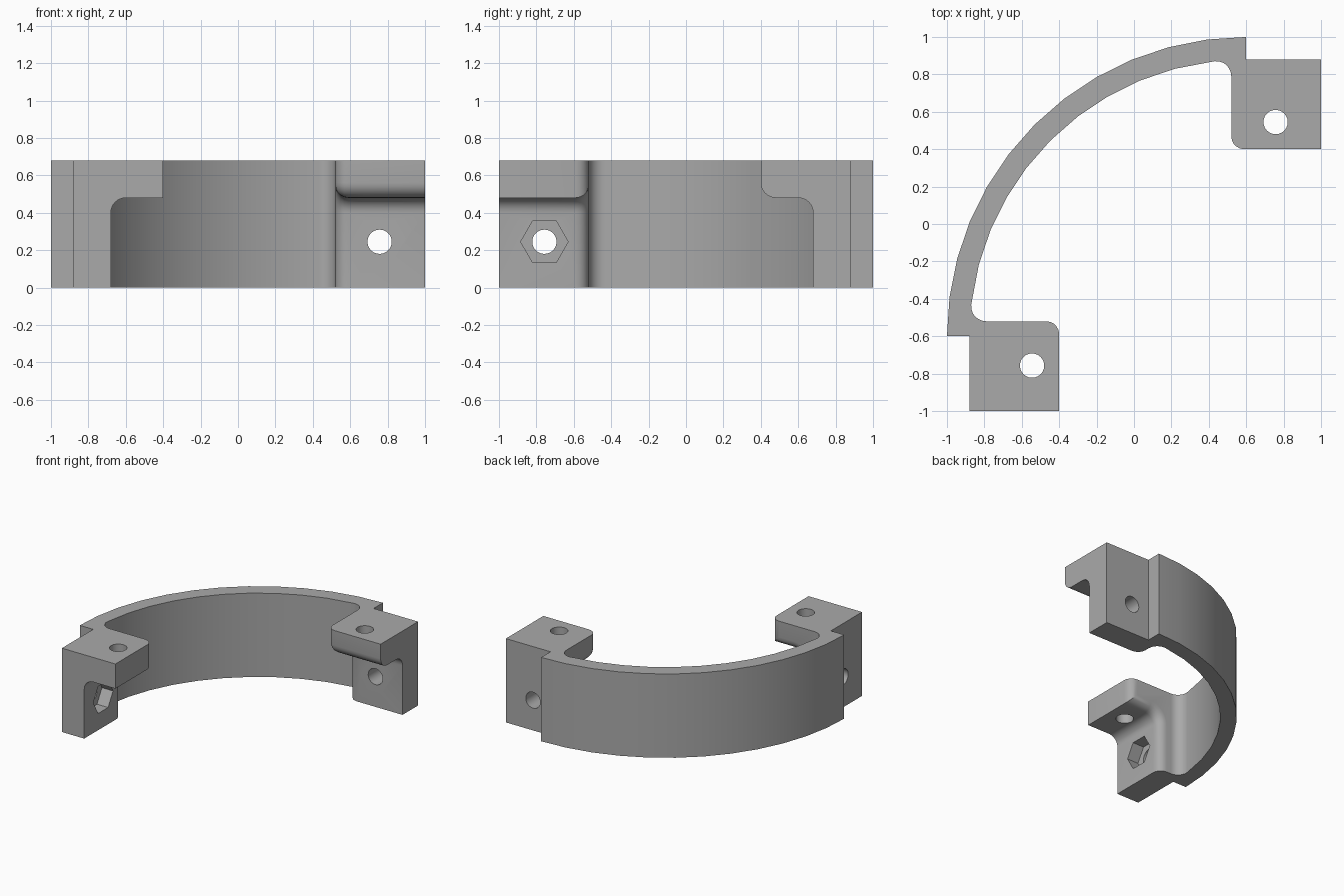
import bpy, bmesh
from math import sin, cos, pi, radians, atan2, sqrt
from mathutils import Matrix, Vector

if "Cube" in bpy.data.objects:
    bpy.data.objects.remove(bpy.data.objects["Cube"])

HEIGHT = 0.68
SWAP = Matrix(((0, -1, 0, 0), (-1, 0, 0, 0), (0, 0, 1, 0), (0, 0, 0, 1)))

grey = bpy.data.materials.new("mid_grey")
grey.use_nodes = True
grey.diffuse_color = (0.4, 0.4, 0.4, 1)
grey.node_tree.nodes["Principled BSDF"].inputs["Base Color"].default_value = (0.4, 0.4, 0.4, 1)


def arc(cx, cy, r, a0, a1, n):
    return [(cx + r * cos(radians(a0 + (a1 - a0) * i / n)),
             cy + r * sin(radians(a0 + (a1 - a0) * i / n))) for i in range(n + 1)]


def prism(points, direction):
    """Extrude a closed loop of 3D points along a direction."""
    bm = bmesh.new()
    face = bm.faces.new([bm.verts.new(p) for p in points])
    new = bmesh.ops.extrude_face_region(bm, geom=[face])["geom"]
    bmesh.ops.translate(bm, vec=direction, verts=[v for v in new if isinstance(v, bmesh.types.BMVert)])
    bmesh.ops.recalc_face_normals(bm, faces=bm.faces)
    return bm


def to_object(bm, name):
    bmesh.ops.recalc_face_normals(bm, faces=bm.faces)
    mesh = bpy.data.meshes.new(name)
    bm.to_mesh(mesh)
    bm.free()
    mesh.materials.append(grey)
    obj = bpy.data.objects.new(name, mesh)
    bpy.context.scene.collection.objects.link(obj)
    return obj


def combine(target, tool, operation):
    mod = target.modifiers.new(operation.lower(), 'BOOLEAN')
    mod.operation, mod.solver, mod.object = operation, 'EXACT', tool
    bpy.context.view_layer.objects.active = target
    bpy.ops.object.modifier_apply(modifier=mod.name)
    bpy.data.objects.remove(tool)


def bore(target, centre, axis, radius, length, sides, turn=0.0):
    """Cut a round or six-sided bore centred on a point."""
    bm = bmesh.new()
    bmesh.ops.create_cone(bm, cap_ends=True, segments=sides, radius1=radius, radius2=radius, depth=length)
    bm.transform(Matrix.Rotation(turn, 4, 'Z'))
    tilt = Vector((0, 0, 1)).rotation_difference(Vector(axis)).to_matrix().to_4x4()
    bm.transform(Matrix.Translation(centre) @ tilt)
    combine(target, to_object(bm, "bore_cutter"), 'DIFFERENCE')


def make_lug(name, rounded_lip):
    # Side profile (y, z): top plate, inner fillet, vertical flange
    lip = arc(0.48, 0.56, 0.08, 180, 270, 6) if rounded_lip else [(0.40, 0.48)]
    inner = [(0.40, HEIGHT)] + lip + arc(0.60, 0.40, 0.08, 90, 0, 6) + [(0.68, 0)]
    profile = inner + [(0.88, 0), (0.88, HEIGHT)]
    bm = prism([(0.52, y, z) for y, z in profile], (0.48, 0, 0))
    # Round the inner contour on the side facing the arc
    contour = []
    for e in bm.edges:
        a, b = (v.co for v in e.verts)
        on_side = max(a.x, b.x) < 0.53
        back = min(a.y, b.y) > 0.87
        flat_end = abs(a.z - b.z) < 1e-4 and (a.z < 0.01 or a.z > HEIGHT - 0.01)
        if on_side and not back and not flat_end:
            contour.append(e)
    bmesh.ops.bevel(bm, geom=contour, offset=0.07, offset_type='OFFSET', segments=5,
                    profile=0.5, affect='EDGES', clamp_overlap=False)
    return to_object(bm, name)


# Curved band with fillets into the lugs
fy = -0.6 + sqrt(1.40 ** 2 - 0.16 ** 2)
meet = 90 + (atan2(0.16, fy + 0.6) * 180 / pi)
half_fillet = arc(0.44, fy, 0.08, 0, meet, 6)
outer = arc(0.6, -0.6, 1.6, 90, 180, 12)
inside = arc(0.6, -0.6, 1.48, 105, 165, 8)
start = [(0.6, fy)] + half_fillet
finish = [(-y, -x) for x, y in reversed(start)]
outline = start + inside + finish + list(reversed(outer))
band = to_object(prism([(x, y, 0) for x, y in outline], (0, 0, HEIGHT)), "clamp_bracket")

# Lugs: the second one is mirrored across the diagonal
lug_a = make_lug("lug_a", True)
lug_b = make_lug("lug_b", False)
lug_b.data.transform(SWAP)
lug_b.data.flip_normals()
for lug in (lug_a, lug_b):
    combine(band, lug, 'UNION')

# Screw holes and nut pockets in each lug
for mirrored in (False, True):
    def place(x, y, z):
        return SWAP @ Vector((x, y, z)) if mirrored else Vector((x, y, z))
    axis = place(0, 1, 0)
    bore(band, place(0.757, 0.78, 0.245), axis, 0.065, 0.5, 24)
    bore(band, place(0.757, 0.68, 0.245), axis, 0.127, 0.2, 6, pi / 2 if not mirrored else 0)
    bore(band, place(0.757, 0.545, 0.60), (0, 0, 1), 0.065, 0.4, 24)
    bore(band, place(0.757, 0.545, 0.505), (0, 0, 1), 0.127, 0.13, 6, pi / 2)

bpy.ops.object.select_all(action='DESELECT')
band.select_set(True)
bpy.context.view_layer.objects.active = band
bpy.ops.object.shade_smooth_by_angle(angle=radians(30))
